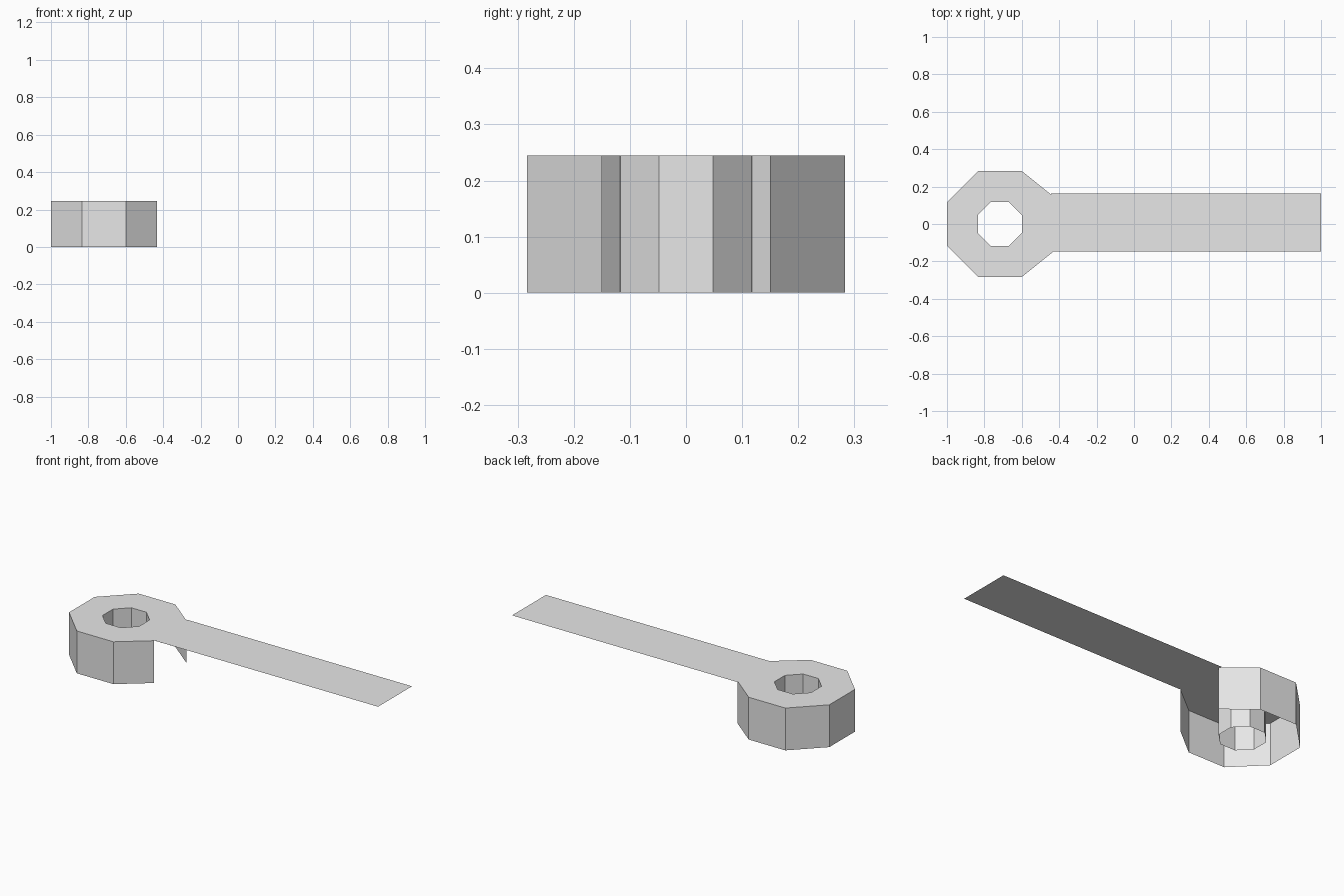
import bpy
import bmesh
import math

HEIGHT = 0.245
CENTRE_X = -0.717
MOUTH_HALF = 0.15   # half width of the open side facing the arm

cube = bpy.data.objects.get("Cube")
if cube:
    bpy.data.objects.remove(cube, do_unlink=True)

grey = bpy.data.materials.new("light grey")
grey.use_nodes = True
grey.diffuse_color = (0.8, 0.8, 0.8, 1)
grey.node_tree.nodes["Principled BSDF"].inputs["Base Color"].default_value = (0.8, 0.8, 0.8, 1)


def octagon(apothem):
    """Flat-sided octagon, starting at the +y end of its +x side."""
    radius = apothem / math.cos(math.pi / 8)
    angles = [math.pi / 8 + i * math.pi / 4 for i in range(8)]
    return [(CENTRE_X + radius * math.cos(a), radius * math.sin(a)) for a in angles]


def make_part(name, build):
    bm = bmesh.new()
    build(bm)
    mesh = bpy.data.meshes.new(name)
    bm.to_mesh(mesh)
    bm.free()
    mesh.materials.append(grey)
    obj = bpy.data.objects.new(name, mesh)
    bpy.context.collection.objects.link(obj)
    return obj


def ring_of_verts(bm, points, z):
    return [bm.verts.new((x, y, z)) for x, y in points]


def strip_between(bm, first, second, closed):
    """Quads joining two matching rows of vertices."""
    count = len(first)
    for i in range(count if closed else count - 1):
        j = (i + 1) % count
        bm.faces.new((first[i], first[j], second[j], second[i]))


hole = octagon(0.117)
outer = octagon(0.283)
# widen the side that meets the arm
outer[0] = (outer[0][0], MOUTH_HALF)
outer[7] = (outer[7][0], -MOUTH_HALF)


# Flat top of the head, with the hole through it
def build_top(bm):
    strip_between(bm, ring_of_verts(bm, outer, HEIGHT), ring_of_verts(bm, hole, HEIGHT), True)


# Outer wall, open on the side under the arm and at the bottom
def build_outer(bm):
    strip_between(bm, ring_of_verts(bm, outer, 0), ring_of_verts(bm, outer, HEIGHT), False)


# Wall of the hole, facing its axis
def build_hole(bm):
    strip_between(bm, ring_of_verts(bm, hole, HEIGHT), ring_of_verts(bm, hole, 0), True)


# Thin flat arm, level with the head top
def build_arm(bm):
    corners = [(-0.443, -0.147), (1, -0.147), (1, 0.163), (-0.443, 0.163)]
    bm.faces.new(ring_of_verts(bm, corners, HEIGHT))


make_part("head_top", build_top)
make_part("head_outer_wall", build_outer)
make_part("head_hole_wall", build_hole)
make_part("arm", build_arm)
